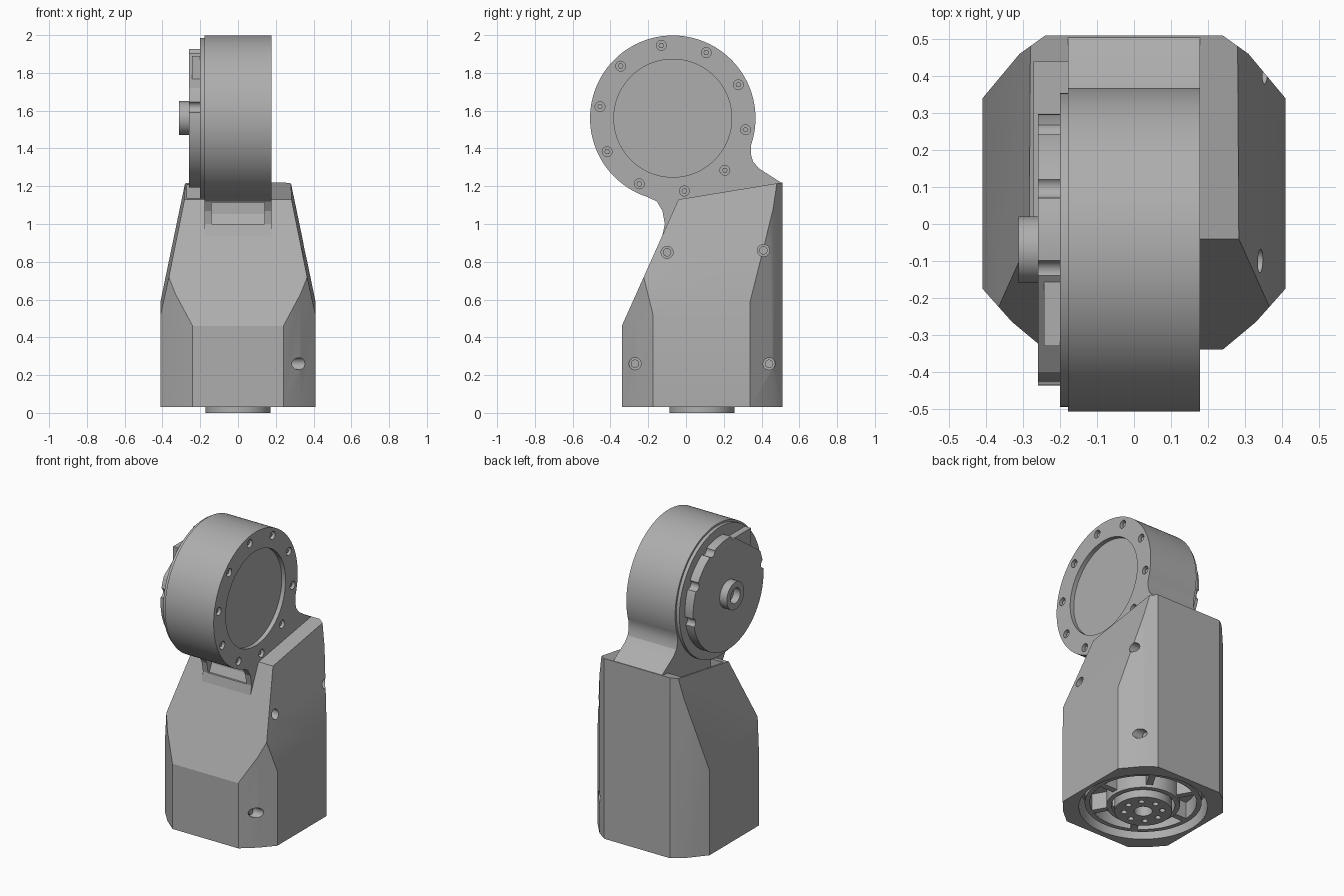
import bpy, bmesh
from math import sin, cos, radians, pi
from mathutils import Vector

cube = bpy.data.objects.get("Cube")
if cube:
    bpy.data.objects.remove(cube, do_unlink=True)

grey = bpy.data.materials.new("machined grey")
grey.use_nodes = True
COLOUR = (0.42, 0.42, 0.42, 1)
grey.diffuse_color = COLOUR
grey.node_tree.nodes["Principled BSDF"].inputs["Base Color"].default_value = COLOUR

HUB = (-0.07, 1.56)      # joint centre in y, z
BASE = (0, 0.085)        # base centre in x, y


def arc(centre, r, a0=0, a1=360, n=72):
    """Points on an arc; a full circle leaves out the repeated end."""
    count = n if a1 - a0 >= 360 else n + 1
    angles = [radians(a0 + (a1 - a0) * i / n) for i in range(count)]
    return [(centre[0] + r * cos(a), centre[1] + r * sin(a)) for a in angles]


def rect(u0, u1, v0, v1):
    return [(u0, v0), (u1, v0), (u1, v1), (u0, v1)]


def finish(name, bm):
    bmesh.ops.recalc_face_normals(bm, faces=bm.faces[:])
    mesh = bpy.data.meshes.new(name)
    bm.to_mesh(mesh)
    bm.free()
    mesh.materials.append(grey)
    obj = bpy.data.objects.new(name, mesh)
    bpy.context.collection.objects.link(obj)
    return obj


def prism_mesh(outline, axis, a, b):
    """Extrude an outline along x (points are y, z) or z (points are x, y)."""
    bm = bmesh.new()
    place = (lambda p: (a, p[0], p[1])) if axis == "X" else (lambda p: (p[0], p[1], a))
    face = bm.faces.new([bm.verts.new(place(p)) for p in outline])
    out = bmesh.ops.extrude_face_region(bm, geom=[face])
    move = Vector((b - a, 0, 0)) if axis == "X" else Vector((0, 0, b - a))
    bmesh.ops.translate(bm, vec=move, verts=[g for g in out["geom"] if isinstance(g, bmesh.types.BMVert)])
    return bm


def prism(name, outline, axis, a, b):
    return finish(name, prism_mesh(outline, axis, a, b))


def cut(obj, cutters):
    """Subtract each cutter and discard it."""
    for cutter in cutters:
        cutter.hide_render = True
        mod = obj.modifiers.new("cut", "BOOLEAN")
        mod.operation, mod.solver, mod.object = "DIFFERENCE", "EXACT", cutter
        bpy.context.view_layer.update()
        evaluated = obj.evaluated_get(bpy.context.evaluated_depsgraph_get())
        mesh = bpy.data.meshes.new_from_object(evaluated)
        obj.modifiers.clear()
        obj.data = mesh
        bpy.data.objects.remove(cutter, do_unlink=True)


# Faceted base shell: an eight-sided column trimmed by sloping planes
half = [(0.24, -0.34), (0.33, -0.265), (0.41, -0.175), (0.41, 0.34), (0.31, 0.46), (0.24, 0.51)]
column = half + [(-x, y) for x, y in reversed(half)]
bm = prism_mesh(column, "Z", 0.03, 1.5)
planes = [((0, -0.34, 0.46), (0, -0.67, 0.30)),
          ((0, -0.04, 1.13), (0, -0.09, 0.55)),
          ((0.41, -0.18, 0.52), (1, -0.029, 0.214)),
          ((-0.41, -0.18, 0.52), (-1, -0.029, 0.214))]
for point, normal in planes:
    bmesh.ops.bisect_plane(bm, geom=bm.verts[:] + bm.edges[:] + bm.faces[:], dist=1e-5,
                           plane_co=point, plane_no=normal, clear_outer=True)
    bmesh.ops.holes_fill(bm, edges=[e for e in bm.edges if e.is_boundary], sides=0)
shell = finish("base_shell", bm)

# Open underside, motor slot at the top and side screw holes
cut(shell, [prism("cutter", arc(BASE, 0.385), "Z", -0.1, 0.17),
            prism("cutter", rect(0.0, 0.44, 0.95, 1.4), "X", -0.27, -0.17)])
screws = [(-0.1, 0.85), (0.41, 0.86), (-0.27, 0.26), (0.44, 0.26)]
for spot in screws:
    cut(shell, [prism("cutter", arc(spot, 0.032, n=24), "X", 0.27, 0.5)])
    washer = prism("shell_screw", arc(spot, 0.022, n=24), "X", 0.26, 0.285)

# Joint housing and its neck in one side profile
neck = [(-0.155, 1.12), (-0.125, 1.07), (-0.112, 1.0), (-0.125, 0.94), (-0.1, 0.88),
        (0.44, 0.88), (0.507, 1.217), (0.385, 1.295), (0.355, 1.33), (0.343, 1.37)]
housing = prism("joint_housing", arc(HUB, 0.438, -19, 252, 96) + neck, "X", -0.178, 0.178)
cut(housing, [prism("cutter", arc(HUB, 0.312), "X", 0.15, 0.3),
              prism("cutter", rect(-0.3, -0.075, 1.0, 1.115), "X", -0.14, 0.14)])
for spot in arc(HUB, 0.39, -9, 351, 10):
    cut(housing, [prism("cutter", arc(spot, 0.026, n=24), "X", 0.14, 0.3)])
    prism("housing_bolt", arc(spot, 0.015, n=6), "X", 0.13, 0.165)

# Stepped motor back: rim, trimmed cover, connector and hollow shaft
rim = prism("motor_rim", arc(HUB, 0.425), "X", -0.2, -0.17)
bm = prism_mesh(arc(HUB, 0.367), "X", -0.26, -0.19)
direction = Vector((0, cos(radians(125)), sin(radians(125))))
bmesh.ops.bisect_plane(bm, geom=bm.verts[:] + bm.edges[:] + bm.faces[:],
                       plane_co=Vector((0, *HUB)) + direction * 0.32,
                       plane_no=direction, clear_outer=True)
bmesh.ops.holes_fill(bm, edges=[e for e in bm.edges if e.is_boundary], sides=0)
cover = finish("motor_cover", bm)
for spot in arc(HUB, 0.375, -9, 171, 5):
    cut(cover, [prism("cutter", arc(spot, 0.03, n=20), "X", -0.3, -0.2)])
prism("connector_block", rect(-0.33, -0.07, 1.76, 1.89), "X", -0.243, -0.19)
shaft = prism("joint_shaft", arc(HUB, 0.09, n=48), "X", -0.312, -0.25)
cut(shaft, [prism("cutter", arc(HUB, 0.05, n=32), "X", -0.4, -0.265)])

# Rotor seen under the base: flange, rings and spokes
flange = prism("output_flange", arc(BASE, 0.172), "Z", 0, 0.18)
cut(flange, [prism("cutter", arc(BASE, 0.055, n=32), "Z", -0.1, 0.12)])
for spot in arc(BASE, 0.115, n=8):
    cut(flange, [prism("cutter", arc(spot, 0.018, n=16), "Z", -0.1, 0.05)])
for name, outer, inner, low in (("inner_ring", 0.22, 0.19, 0.04), ("outer_ring", 0.35, 0.32, 0.06)):
    ring = prism(name, arc(BASE, outer), "Z", low, 0.18)
    cut(ring, [prism("cutter", arc(BASE, inner), "Z", -0.1, 0.3)])
for i in range(6):
    spoke = prism("rotor_spoke", rect(0.16, 0.34, -0.02, 0.02), "Z", 0.06, 0.18)
    spoke.location = (*BASE, 0)
    spoke.rotation_euler.z = i * pi / 3

# Smooth curves, keep edges sharp
bpy.ops.object.select_all(action="DESELECT")
for obj in bpy.context.collection.objects:
    if obj.type == "MESH" and grey.name in obj.data.materials:
        obj.select_set(True)
        bpy.context.view_layer.objects.active = obj
bpy.ops.object.shade_smooth_by_angle(angle=radians(20))
